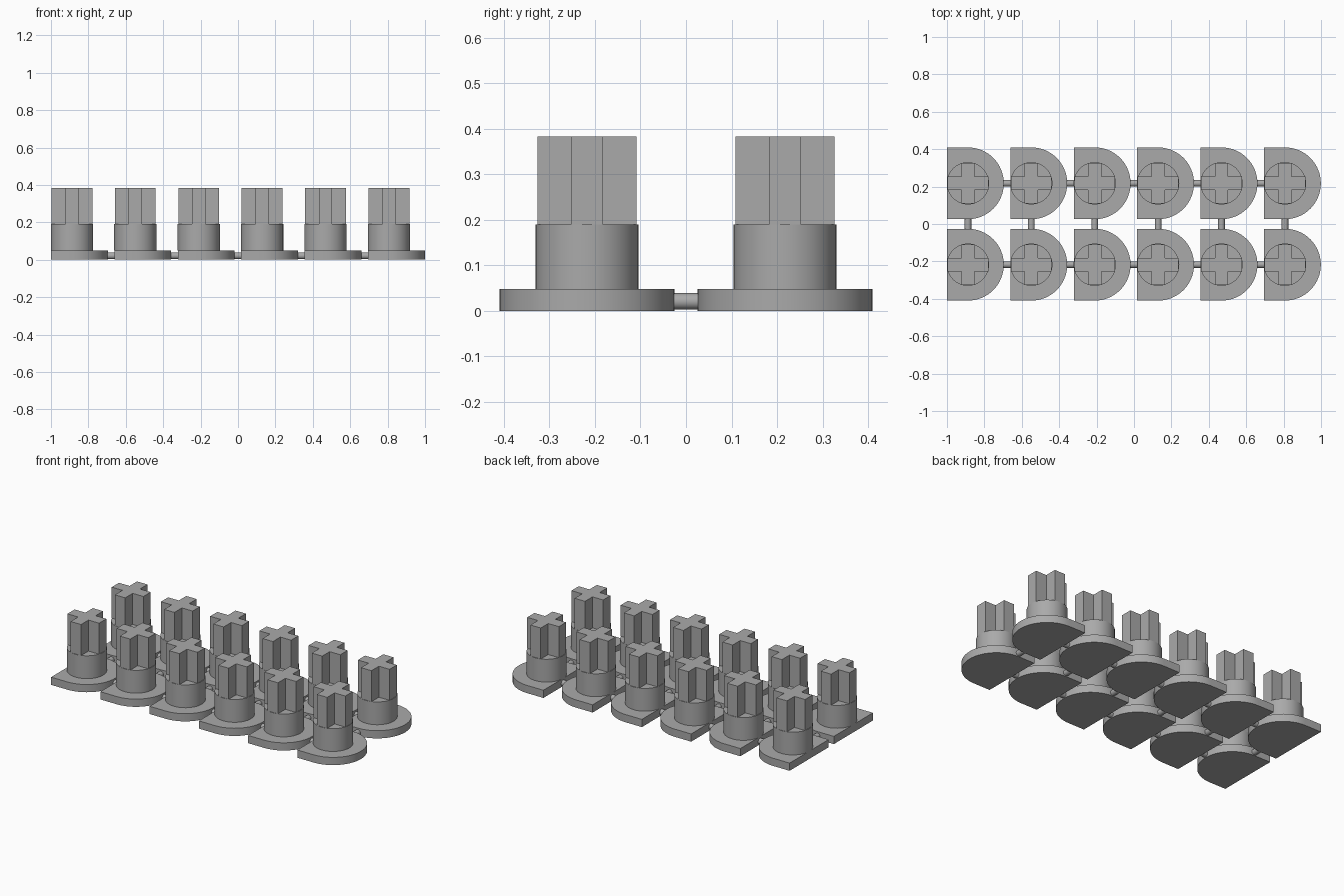
import bpy, bmesh
from math import cos, sin, pi, radians

cube = bpy.data.objects.get("Cube")
if cube:
    bpy.data.objects.remove(cube, do_unlink=True)

# Single grey plastic
grey = bpy.data.materials.new("grey_plastic")
grey.use_nodes = True
GREY = (0.40, 0.40, 0.40, 1)
grey.diffuse_color = GREY
grey.node_tree.nodes["Principled BSDF"].inputs["Base Color"].default_value = GREY

COLUMNS, PITCH, FIRST_X, ROW_Y = 6, 0.339, -0.888, 0.2175
BASE_R, BASE_TOP = 0.192, 0.048
POST_R, POST_TOP = 0.113, 0.19
ARM, ARM_HALF, CROSS_TOP = 0.109, 0.0355, 0.383
ROD_R, ROD_Z = 0.018, 0.021


def arc(radius, start, end, steps):
    angles = [radians(start + (end - start) * i / steps) for i in range(steps + 1)]
    return [(radius * cos(a), radius * sin(a)) for a in angles]


def prism(name, outline, z0, z1):
    """Extrude a flat outline from z0 to z1."""
    bm = bmesh.new()
    face = bm.faces.new([bm.verts.new((x, y, z0)) for x, y in outline])
    top = bmesh.ops.extrude_face_region(bm, geom=[face])["geom"]
    moved = [v for v in top if isinstance(v, bmesh.types.BMVert)]
    bmesh.ops.translate(bm, verts=moved, vec=(0, 0, z1 - z0))
    bmesh.ops.recalc_face_normals(bm, faces=bm.faces)
    mesh = bpy.data.meshes.new(name)
    bm.to_mesh(mesh)
    bm.free()
    return finish(mesh)


def finish(mesh):
    mesh.materials.append(grey)
    mesh.shade_smooth()
    mesh.set_sharp_from_angle(angle=radians(30))
    return mesh


def place(name, mesh, x, y, rotation=(0, 0, 0)):
    obj = bpy.data.objects.new(name, mesh)
    obj.location = (x, y, ROD_Z if "rod" in name else 0)
    obj.rotation_euler = rotation
    bpy.context.collection.objects.link(obj)


def rod_mesh(name, length):
    bm = bmesh.new()
    bmesh.ops.create_cone(bm, cap_ends=True, segments=24, radius1=ROD_R,
                          radius2=ROD_R, depth=length)
    mesh = bpy.data.meshes.new(name)
    bm.to_mesh(mesh)
    bm.free()
    return finish(mesh)


# D-shaped foot: square at -x, round at +x
back = -0.112
foot = prism("foot", [(back, -BASE_R)] + arc(BASE_R, -90, 90, 32) + [(back, BASE_R)],
             0, BASE_TOP)
post = prism("post", arc(POST_R, 0, 352.5, 47), BASE_TOP, POST_TOP)

# Cross-shaped stem with flat arm ends
quarter = [(ARM, -ARM_HALF), (ARM, ARM_HALF), (ARM_HALF, ARM_HALF)]
outline = []
for _ in range(4):
    outline += quarter
    quarter = [(-y, x) for x, y in quarter]
stem = prism("cross_stem", outline, POST_TOP, CROSS_TOP)

# Joining rods along and across the grid
long_rod = rod_mesh("long_rod", 0.07)
cross_rod = rod_mesh("cross_rod", 0.07)

for c in range(COLUMNS):
    x = FIRST_X + c * PITCH
    for row, y in (("front", -ROW_Y), ("back", ROW_Y)):
        for part, mesh in (("foot", foot), ("post", post), ("cross_stem", stem)):
            place(f"{row}_{part}_{c + 1}", mesh, x, y)
        if c < COLUMNS - 1:
            place(f"{row}_long_rod_{c + 1}", long_rod, x + 0.21, y, (0, pi / 2, 0))
    place(f"cross_rod_{c + 1}", cross_rod, x, 0, (pi / 2, 0, 0))
